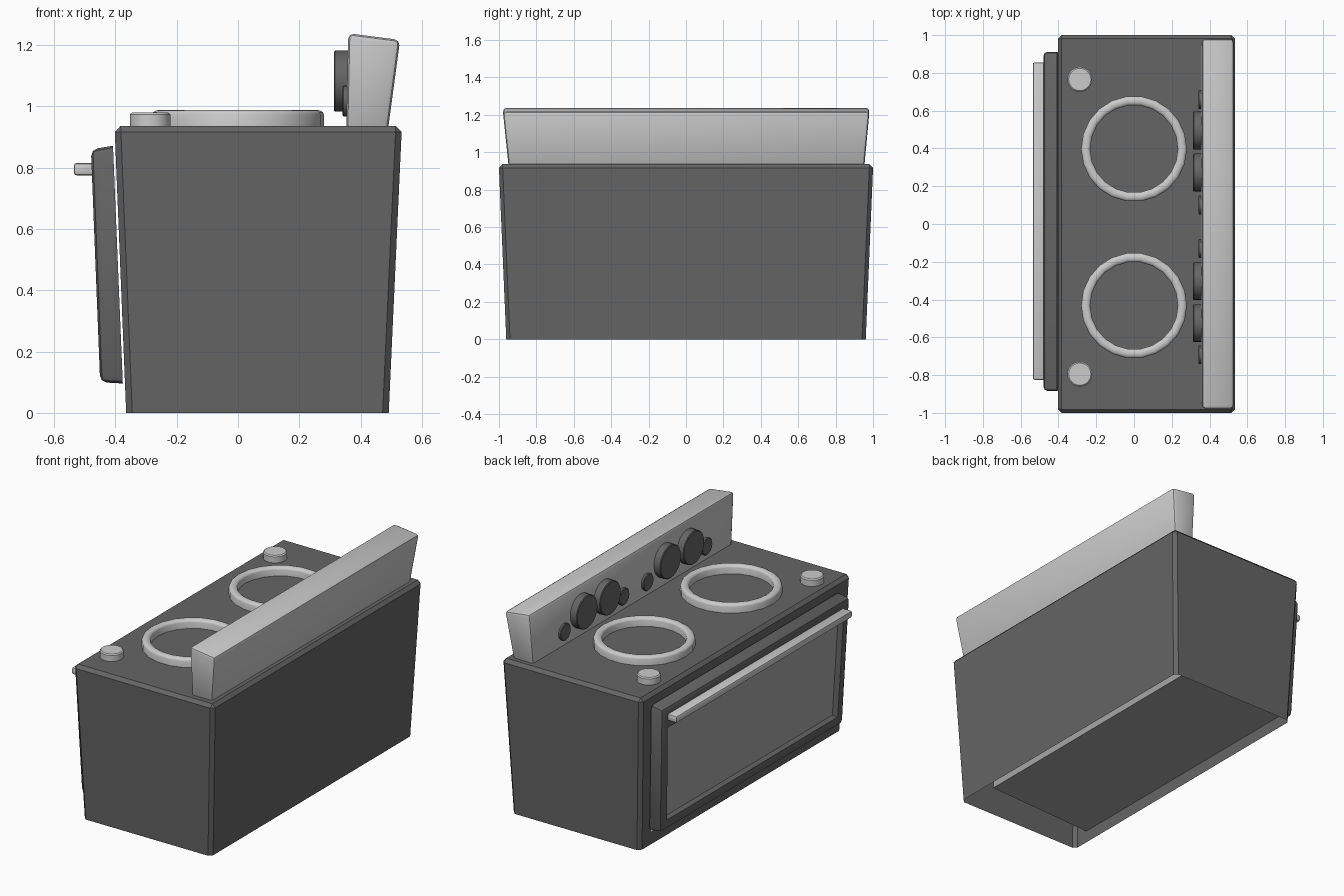
import bpy, bmesh, math
from mathutils import Vector, Matrix

if "Cube" in bpy.data.objects:
    bpy.data.objects.remove(bpy.data.objects["Cube"])


def material(name, value):
    m = bpy.data.materials.new(name)
    m.diffuse_color = (value, value, value, 1)
    m.use_nodes = True
    m.node_tree.nodes["Principled BSDF"].inputs["Base Color"].default_value = m.diffuse_color
    return m


dark = material("dark_enamel", 0.13)
mid = material("oven_grey", 0.38)


def finish(bm, name, *mats):
    bmesh.ops.recalc_face_normals(bm, faces=bm.faces[:])
    me = bpy.data.meshes.new(name)
    bm.to_mesh(me)
    bm.free()
    ob = bpy.data.objects.new(name, me)
    bpy.context.collection.objects.link(ob)
    for m in mats:
        me.materials.append(m)
    bpy.ops.object.select_all(action='DESELECT')
    ob.select_set(True)
    bpy.context.view_layer.objects.active = ob
    bpy.ops.object.shade_smooth_by_angle(angle=math.radians(35))
    return ob


def tapered_box(profile, y_low, y_high, bevel, segments=2, sharp=()):
    """profile: x,z of low-front, low-back, top-back, top-front; y ranges at base and top.
    sharp: two profile indices naming the face whose edges stay unbevelled."""
    bm = bmesh.new()
    rings = []
    for s in (0, 1):
        ys = (y_low[s], y_low[s], y_high[s], y_high[s])
        rings.append([bm.verts.new((x, y, z)) for (x, z), y in zip(profile, ys)])
    bm.faces.new(rings[0])
    bm.faces.new(rings[1][::-1])
    for i in range(4):
        j = (i + 1) % 4
        bm.faces.new((rings[0][i], rings[1][i], rings[1][j], rings[0][j]))
    bmesh.ops.recalc_face_normals(bm, faces=bm.faces[:])
    kept = {r[i] for r in rings for i in sharp}
    edges = [e for e in bm.edges if not set(e.verts) <= kept]
    bmesh.ops.bevel(bm, geom=edges, offset=bevel, segments=segments,
                    profile=0.5, affect='EDGES', clamp_overlap=True)
    bm.normal_update()
    return bm


def inset_front(bm, amount):
    """Inset the largest front-facing face and return it."""
    face = max((f for f in bm.faces if f.normal.x < -0.9), key=lambda f: f.calc_area())
    bmesh.ops.inset_region(bm, faces=[face], thickness=amount, use_boundary=True)
    bm.normal_update()
    return face


def push_back(bm, face, depth):
    """Extrude a front face inwards along its normal, in the second material."""
    move = face.normal * -depth
    new = bmesh.ops.extrude_discrete_faces(bm, faces=[face])["faces"][0]
    for v in new.verts:
        v.co += move
    new.material_index = 1
    return new


# Stove body: tapered shell, open underneath, with an oven cavity behind the door
bm = tapered_box([(-0.365, 0), (0.492, 0), (0.535, 0.937), (-0.403, 0.937)],
                 (-0.961, 0.961), (-1.001, 1.001), 0.02, 1, sharp=(0, 1))
bmesh.ops.delete(bm, geom=[f for f in bm.faces if f.normal.z < -0.9], context='FACES')
back = push_back(bm, inset_front(bm, 0.107), 0.7)
for e in back.edges:
    for f in e.link_faces:
        f.material_index = 1
finish(bm, "stove_body", dark, mid)

# Oven door with recessed window
bm = tapered_box([(-0.45, 0.10), (-0.376, 0.096), (-0.408, 0.872), (-0.48, 0.86)],
                 (-0.86, 0.885), (-0.885, 0.912), 0.022, 2, sharp=(1, 2))
face = inset_front(bm, 0.052)
for v in face.verts:
    if v.co.z > 0.5:
        v.co += Vector((0.0035, 0, -0.07))
bm.normal_update()
push_back(bm, face, 0.036)
finish(bm, "oven_door", dark, mid)

# Door handle
bm = tapered_box([(-0.536, 0.775), (-0.465, 0.775), (-0.465, 0.816), (-0.536, 0.816)],
                 (-0.825, 0.855), (-0.825, 0.855), 0.01)
finish(bm, "door_handle")

# Rear control panel
bm = tapered_box([(0.353, 0.92), (0.489, 0.92), (0.529, 1.217), (0.36, 1.239)],
                 (-0.948, 0.953), (-0.979, 0.981), 0.018)
finish(bm, "control_panel")


def lathe(name, profile, matrix, steps, *mats):
    """Spin an axis-to-axis or closed (r, z) profile around z, then place it."""
    bm = bmesh.new()
    vs = [bm.verts.new((r, 0, z)) for r, z in profile]
    es = [bm.edges.new(p) for p in zip(vs, vs[1:])]
    if profile[0][0] > 0:
        es.append(bm.edges.new((vs[-1], vs[0])))
    bmesh.ops.spin(bm, geom=vs + es, cent=(0, 0, 0), axis=(0, 0, 1),
                   angle=math.tau, steps=steps, use_duplicate=False)
    bmesh.ops.remove_doubles(bm, verts=bm.verts[:], dist=1e-4)
    bmesh.ops.transform(bm, matrix=matrix, verts=bm.verts[:])
    return finish(bm, name, *mats)


# Dials on the panel, facing the front
to_front = Matrix.Rotation(-math.pi / 2, 4, 'Y')


def dial(name, y, z, r, depth):
    lathe(name, [(0, 0), (r, 0), (r, depth - 0.004), (r - 0.004, depth), (0, depth)],
          Matrix.Translation((0.365, y, z)) @ to_front, 24, dark)


for i, y in enumerate((0.495, 0.272, -0.302, -0.525)):
    dial(f"large_dial_{i + 1}", y, 1.083, 0.1, 0.052)
for i, y in enumerate((0.66, 0.1, -0.13, -0.692)):
    dial(f"small_dial_{i + 1}", y, 1.018, 0.05, 0.024)

# Burner rings (rounded tops) and round caps on the hob
ring = [(0.232, 0.92), (0.28, 0.92)]
ring += [(0.256 + 0.024 * math.cos(a), 0.974 + 0.015 * math.sin(a))
         for a in (math.pi * k / 6 for k in range(7))]
for i, (ring_y, cap_y) in enumerate(((0.398, 0.765), (-0.432, -0.795))):
    lathe(f"burner_ring_{i + 1}", ring, Matrix.Translation((0, ring_y, 0)), 22)
    lathe(f"hob_cap_{i + 1}",
          [(0, 0.925), (0.066, 0.925), (0.066, 0.974), (0.059, 0.98), (0, 0.98)],
          Matrix.Translation((-0.287, cap_y, 0)), 24)
